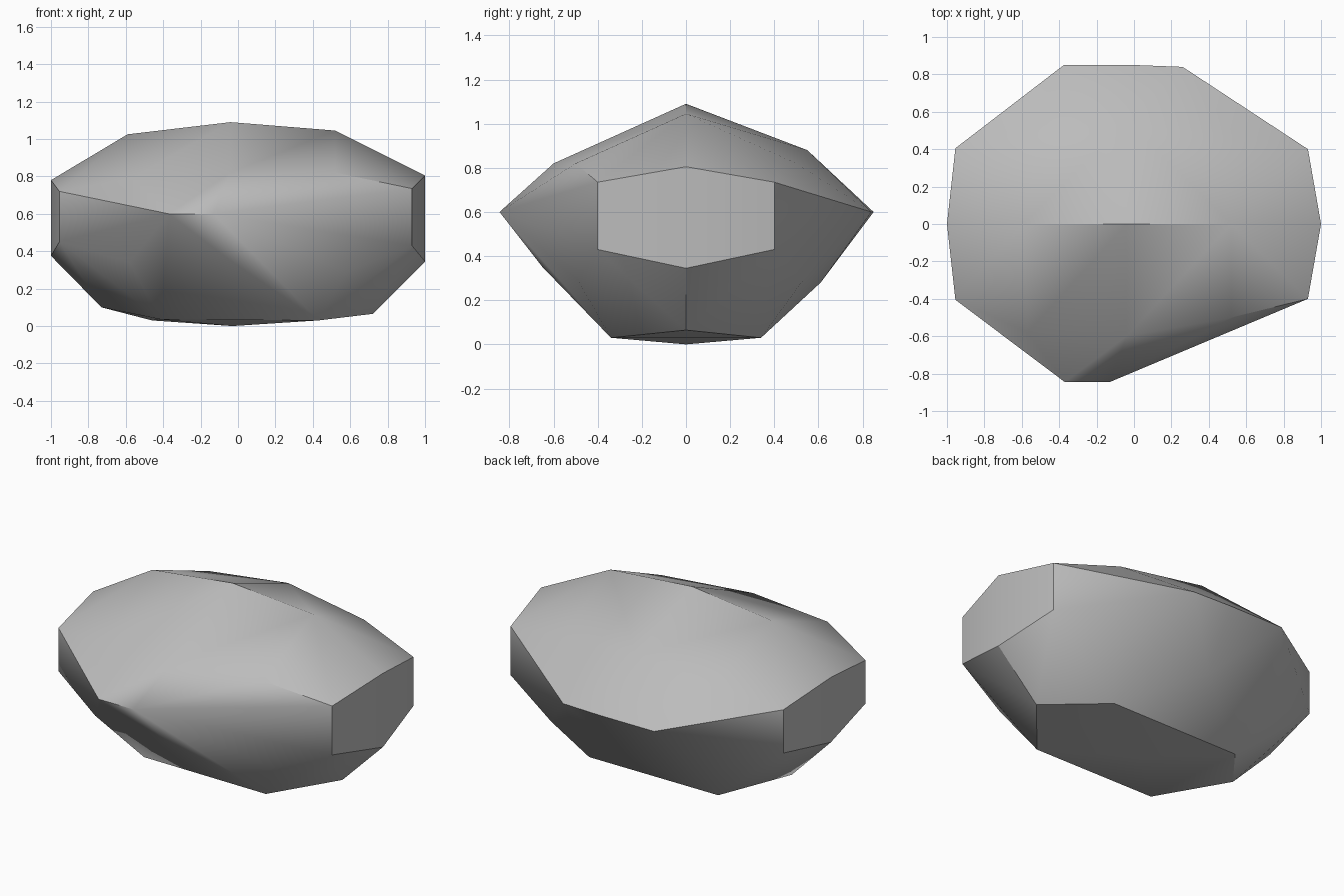
import bpy, bmesh, math

cube = bpy.data.objects.get("Cube")
if cube:
    bpy.data.objects.remove(cube, do_unlink=True)

# Plain grey stone
stone = bpy.data.materials.new("grey stone")
stone.use_nodes = True
GREY = (0.5, 0.5, 0.5, 1)
stone.diffuse_color = GREY
stone.node_tree.nodes["Principled BSDF"].inputs["Base Color"].default_value = GREY


def end_cap(x_mid, x_side, y, mid, side):
    """Hexagonal end facet, bent along its middle; mid and side are (low, high)."""
    pts = [(x_mid, 0, z) for z in mid]
    pts += [(x_side, s * y, z) for s in (-1, 1) for z in side]
    return pts


corners = end_cap(-1.0, -0.955, 0.405, (0.375, 0.78), (0.45, 0.72))
corners += end_cap(1.0, 0.93, 0.40, (0.345, 0.805), (0.43, 0.735))
# Top ridge
corners += [(-0.59, 0, 1.025), (-0.04, 0, 1.09), (0.52, 0, 1.045)]
# Underside
corners += [(-0.73, 0, 0.10), (-0.03, 0, 0.0), (0.72, 0, 0.065),
            (-0.41, -0.34, 0.035), (0.43, -0.34, 0.03),
            (-0.46, 0.34, 0.03), (0.43, 0.34, 0.03)]
# Front girdle and shoulders
corners += [(-0.37, -0.845, 0.60), (-0.13, -0.845, 0.60),
            (-0.57, -0.58, 0.79), (-0.04, -0.60, 0.82), (0.52, -0.50, 0.82),
            (-0.58, -0.58, 0.34), (-0.04, -0.65, 0.35), (0.58, -0.49, 0.29)]
# Back girdle and shoulders
corners += [(-0.375, 0.85, 0.60), (0.0, 0.85, 0.60), (0.26, 0.84, 0.60),
            (-0.57, 0.53, 0.82), (-0.04, 0.55, 0.88), (0.52, 0.50, 0.82),
            (-0.58, 0.55, 0.31), (-0.04, 0.61, 0.28), (0.56, 0.53, 0.29)]

# Wrap the corners into one faceted boulder
bm = bmesh.new()
for p in corners:
    bm.verts.new(p)
hull = bmesh.ops.convex_hull(bm, input=bm.verts)
loose = [v for v in bm.verts if not v.link_faces]
bmesh.ops.delete(bm, geom=loose, context='VERTS')
bmesh.ops.recalc_face_normals(bm, faces=bm.faces)
mesh = bpy.data.meshes.new("boulder")
bm.to_mesh(mesh)
bm.free()
mesh.materials.append(stone)
boulder = bpy.data.objects.new("boulder", mesh)
bpy.context.collection.objects.link(boulder)

# Soft shading across shallow facets, crisp at the strong edges
bpy.context.view_layer.objects.active = boulder
boulder.select_set(True)
bpy.ops.object.shade_smooth_by_angle(angle=math.radians(30))
